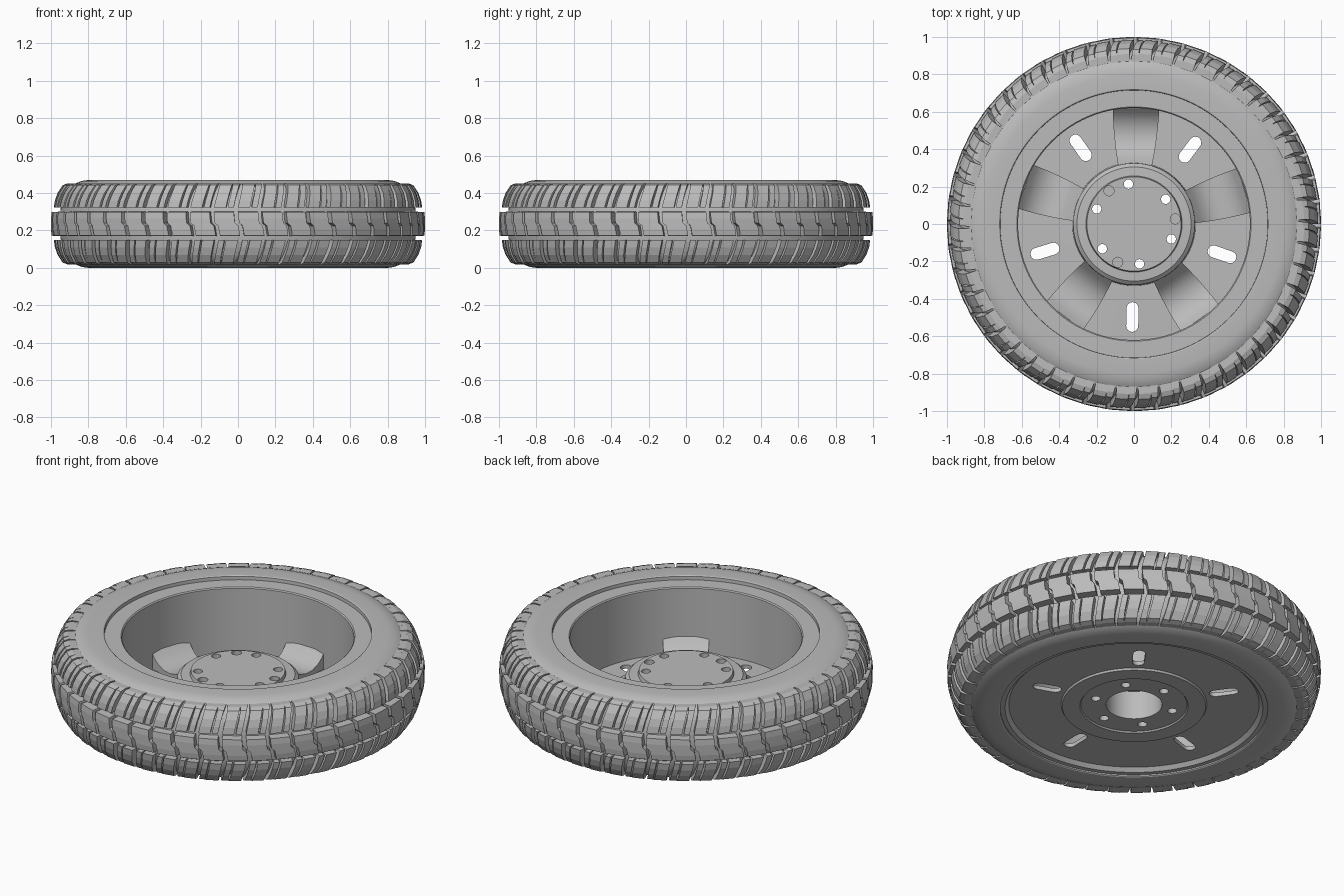
import bpy, bmesh, math
from math import sin, cos, pi, radians

cube = bpy.data.objects.get("Cube")
if cube:
    bpy.data.objects.remove(cube, do_unlink=True)

H = 0.47          # overall height of the wheel lying flat
SEG = 96          # sides of the turned parts
PITCHES = 48      # tread repeats around the tyre

grey = bpy.data.materials.new("mid_grey")
GREY = (0.5, 0.5, 0.5, 1.0)
grey.diffuse_color = GREY
grey.use_nodes = True
bsdf = next(n for n in grey.node_tree.nodes if n.type == 'BSDF_PRINCIPLED')
bsdf.inputs["Base Color"].default_value = GREY
bsdf.inputs["Roughness"].default_value = 0.7


def polar(r, a, z):
    return (r * cos(a), r * sin(a), z)


def make_object(name, bm):
    bmesh.ops.recalc_face_normals(bm, faces=bm.faces[:])
    mesh = bpy.data.meshes.new(name)
    bm.to_mesh(mesh)
    bm.free()
    mesh.materials.append(grey)
    obj = bpy.data.objects.new(name, mesh)
    bpy.context.scene.collection.objects.link(obj)
    return obj


def smooth(obj, angle=30):
    obj.data.shade_smooth()
    obj.data.set_sharp_from_angle(angle=radians(angle))


def lathe(name, profile, closed):
    """Turn an (r, z) profile about z; points on the axis become poles."""
    bm = bmesh.new()
    rings = []
    for r, z in profile:
        if r == 0:
            rings.append([bm.verts.new((0, 0, z))] * SEG)
        else:
            rings.append([bm.verts.new(polar(r, 2 * pi * i / SEG, z)) for i in range(SEG)])
    pairs = list(zip(rings, rings[1:]))
    if closed:
        pairs.append((rings[-1], rings[0]))
    for a, b in pairs:
        for i in range(SEG):
            j = (i + 1) % SEG
            bm.faces.new(dict.fromkeys((a[i], a[j], b[j], b[i])))
    return make_object(name, bm)


def strip_block(bm, sections):
    """Solid made of successive four-cornered sections."""
    rows = [[bm.verts.new(p) for p in s] for s in sections]
    for a, b in zip(rows, rows[1:]):
        for i in range(4):
            j = (i + 1) % 4
            bm.faces.new((a[i], a[j], b[j], b[i]))
    bm.faces.new(rows[0])
    bm.faces.new(rows[-1])


def prism(bm, outline, z0, z1):
    low = [bm.verts.new((x, y, z0)) for x, y in outline]
    top = [bm.verts.new((x, y, z1)) for x, y in outline]
    n = len(outline)
    for i in range(n):
        j = (i + 1) % n
        bm.faces.new((low[i], low[j], top[j], top[i]))
    bm.faces.new(low)
    bm.faces.new(top)


def stadium(angle, r0, r1, half):
    """Round-ended outline lying along a radius; r0 == r1 gives a circle."""
    pts = []
    for r, start in ((r1, -pi / 2), (r0, pi / 2)):
        for k in range(9 if r0 != r1 else 8):
            t = start + pi * k / 8
            x, y = r + half * cos(t), half * sin(t)
            pts.append((x * cos(angle) - y * sin(angle), x * sin(angle) + y * cos(angle)))
    return pts


# Tyre carcass: upper half of the section, mirrored for the lower half
upper = [(0.70, 0.43), (0.715, 0.445), (0.716, 0.466), (0.722, H), (0.80, H), (0.835, 0.465),
         (0.87, 0.451), (0.90, 0.43), (0.922, 0.40), (0.938, 0.36), (0.95, 0.31)]
tyre = lathe("tyre_carcass", upper + [(r, H - z) for r, z in reversed(upper)], True)
smooth(tyre)

# Rim: hub, disc, barrel and lips turned as one solid
rim = lathe("rim", [
    (0, 0.245), (0.252, 0.245), (0.257, 0.225), (0.305, 0.222), (0.325, 0.205), (0.33, 0.06),
    (0.62, 0.055), (0.62, 0.44), (0.626, 0.446), (0.718, 0.446), (0.718, 0.40), (0.66, 0.36),
    (0.66, 0.08), (0.718, 0.05), (0.718, 0.012), (0.69, 0.012), (0.67, 0.033), (0.39, 0.035),
    (0.384, 0.024), (0.29, 0.024), (0.284, 0.032), (0.15, 0.032), (0.15, 0.20), (0, 0.20)], False)

# Cut the five slots, six through bolt holes and three blind holes
bm = bmesh.new()
for k in range(5):
    prism(bm, stadium(radians(-91 + 72 * k), 0.45, 0.545, 0.032), -0.1, 0.15)
for k in range(6):
    prism(bm, stadium(radians(98 + 60 * k), 0.215, 0.215, 0.025), -0.1, 0.4)
for k in range(3):
    prism(bm, stadium(radians(7 + 120 * k), 0.222, 0.222, 0.027), 0.215, 0.4)
cutter = make_object("hole_cutter", bm)
cutter.hide_render = True
mod = rim.modifiers.new("holes", 'BOOLEAN')
mod.operation = 'DIFFERENCE'
mod.solver = 'EXACT'
mod.object = cutter
bpy.context.view_layer.objects.active = rim
bpy.ops.object.modifier_apply(modifier=mod.name)
bpy.data.objects.remove(cutter, do_unlink=True)
smooth(rim)

# Five concave buttresses between the hub and the barrel
curve = [(0.315, 0.21), (0.335, 0.185), (0.36, 0.15), (0.39, 0.118), (0.43, 0.092), (0.48, 0.08),
         (0.53, 0.084), (0.57, 0.10), (0.60, 0.122), (0.63, 0.155)]
bm = bmesh.new()
for k in range(5):
    mid = radians(-55 + 72 * k)
    sections = []
    for r, z in curve:
        half = radians(16 - 4.5 * (r - 0.33) / 0.29)
        sections.append([polar(r, mid - half, 0.05), polar(r, mid + half, 0.05),
                         polar(r, mid + half, z), polar(r, mid - half, z)])
    strip_block(bm, sections)
smooth(make_object("hub_buttresses", bm), 35)


# Tread rows: each block follows stations of outer point, inner point and sideways shift
def tread_row(name, stations, spans, flip=False):
    bm = bmesh.new()
    pitch = 2 * pi / PITCHES
    for n in range(PITCHES):
        for start, end, drop in spans:
            sections = []
            for ro, zo, ri, zi, shift, grow in stations:
                a = (n + start) * pitch + shift - grow
                b = (n + end) * pitch + shift + grow
                quad = [polar(ri, a, zi), polar(ri, b, zi),
                        polar(ro - drop, b, zo), polar(ro - drop, a, zo)]
                if flip:   # half turn about the x axis
                    quad = [(x, -y, H - z) for x, y, z in quad]
                sections.append(quad)
            strip_block(bm, sections)
    return make_object(name, bm)


shoulder = [(0.985, 0.322, 0.93, 0.322, 0.0, 0.0),
            (0.979, 0.36, 0.92, 0.36, 0.008, 0.0),
            (0.965, 0.40, 0.90, 0.39, 0.018, 0.0),
            (0.938, 0.442, 0.87, 0.41, 0.028, 0.002),
            (0.91, 0.452, 0.85, 0.425, 0.031, 0.005),
            (0.872, 0.451, 0.84, 0.43, 0.033, 0.008)]
shoulder_spans = [(0.0, 0.50, 0.0), (0.57, 0.82, 0.004)]
tread_row("upper_shoulder_tread", shoulder, shoulder_spans)
tread_row("lower_shoulder_tread", shoulder, shoulder_spans, True)

# Centre row with a stepped gap between blocks
centre = [(0.996, 0.172, 0.93, 0.168, 0.034, 0.0),
          (1.0, 0.205, 0.93, 0.205, 0.028, 0.0),
          (1.0, 0.225, 0.93, 0.225, 0.024, 0.0),
          (1.0, 0.24, 0.93, 0.24, 0.006, 0.0),
          (1.0, 0.265, 0.93, 0.265, 0.003, 0.0),
          (0.996, 0.298, 0.93, 0.302, 0.0, 0.0)]
tread_row("centre_tread", centre, [(0.0, 0.83, 0.0)])
